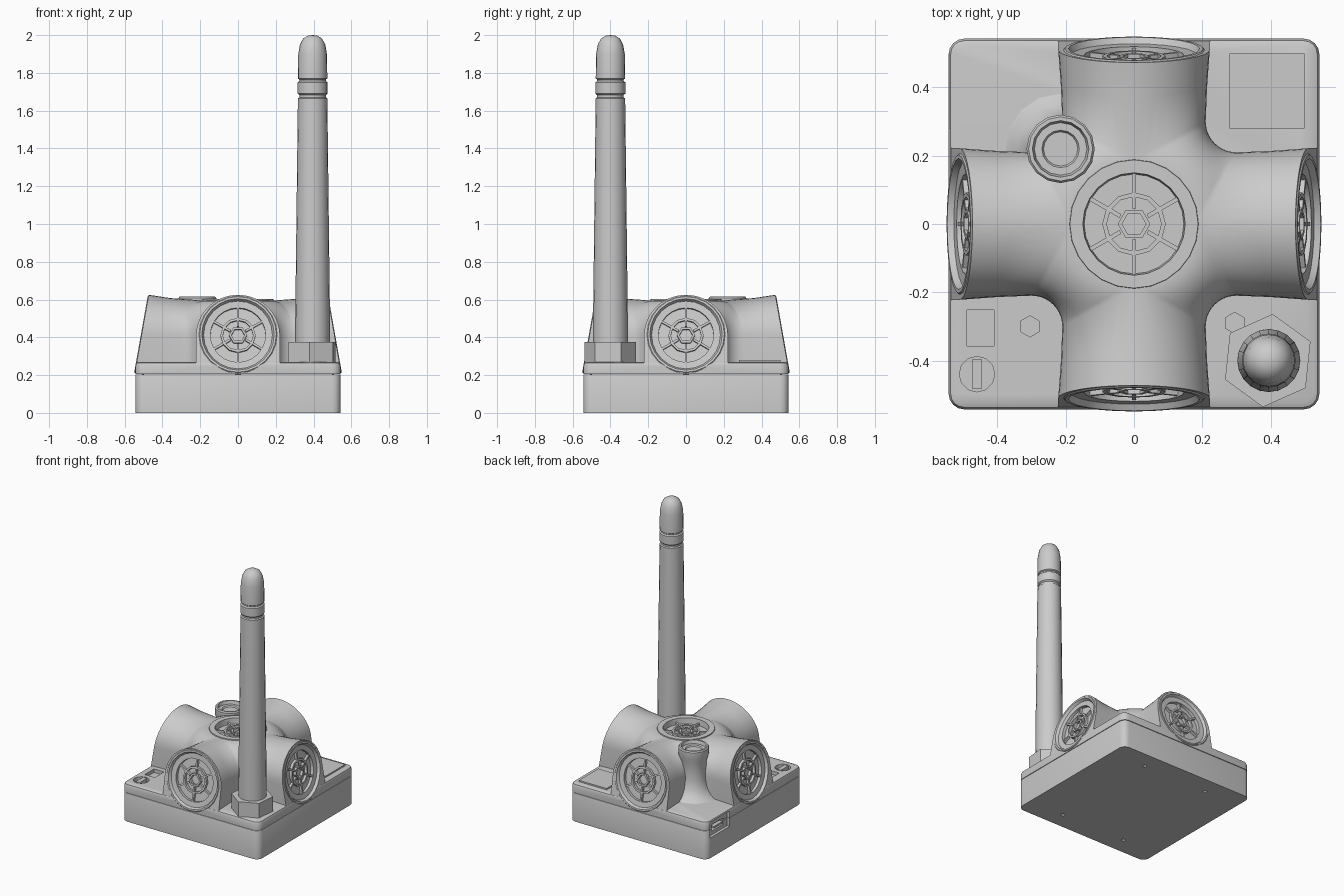
import bpy, bmesh
from math import sin, cos, pi, radians, tan
from mathutils import Matrix, Vector

cube = bpy.data.objects.get("Cube")
if cube:
    bpy.data.objects.remove(cube)

grey = bpy.data.materials.new("light_grey")
grey.use_nodes = True
COLOUR = (0.6, 0.6, 0.6, 1)
grey.diffuse_color = COLOUR
grey.node_tree.nodes["Principled BSDF"].inputs["Base Color"].default_value = COLOUR

TILT = radians(10)
FACE_Y, FACE_Z = 0.51, 0.415


def finish(name, bm, mtx=Matrix()):
    bmesh.ops.remove_doubles(bm, verts=bm.verts, dist=1e-5)
    bmesh.ops.recalc_face_normals(bm, faces=bm.faces)
    bm.transform(mtx)
    me = bpy.data.meshes.new(name)
    bm.to_mesh(me)
    bm.free()
    me.materials.append(grey)
    ob = bpy.data.objects.new(name, me)
    bpy.context.collection.objects.link(ob)
    return ob


def smooth(ob, angle=35):
    bpy.ops.object.select_all(action='DESELECT')
    ob.select_set(True)
    bpy.context.view_layer.objects.active = ob
    bpy.ops.object.shade_smooth_by_angle(angle=radians(angle))


def at(x, y, z, turn=0):
    return Matrix.Translation((x, y, z)) @ Matrix.Rotation(turn, 4, 'Z')


def add_box(bm, size, mtx):
    bmesh.ops.create_cube(bm, size=1, matrix=mtx @ Matrix.Diagonal((*size, 1)))


def add_cyl(bm, r, depth, sides, mtx):
    bmesh.ops.create_cone(bm, cap_ends=True, segments=sides, radius1=r, radius2=r,
                          depth=depth, matrix=mtx)


def add_lathe(bm, profile, sides, closed=False):
    """Spin (radius, height) points about z."""
    vs = [bm.verts.new((r, 0, z)) for r, z in profile]
    pairs = list(zip(vs, vs[1:])) + ([(vs[-1], vs[0])] if closed else [])
    es = [bm.edges.new(p) for p in pairs]
    bmesh.ops.spin(bm, geom=vs + es, cent=(0, 0, 0), axis=(0, 0, 1),
                   angle=2 * pi, steps=sides, use_merge=True)


def rounded_block(name, half, z0, z1, chamfer):
    bm = bmesh.new()
    add_box(bm, (half * 2, half * 2, z1 - z0), at(0, 0, (z0 + z1) / 2))
    upright = [e for e in bm.edges if abs(e.verts[0].co.z - e.verts[1].co.z) > 0.01]
    bmesh.ops.bevel(bm, geom=upright, offset=0.045, segments=4, profile=0.5, affect='EDGES')
    rim = [e for e in bm.edges if all(v.co.z > z1 - 1e-4 for v in e.verts)]
    bmesh.ops.bevel(bm, geom=rim, offset=chamfer, segments=2, profile=0.5, affect='EDGES')
    return finish(name, bm)


def cut(targets, kind, size, mtx, sides=24):
    """Subtract one box or cylinder from each target."""
    bm = bmesh.new()
    if kind == 'box':
        add_box(bm, size, mtx)
    else:
        add_cyl(bm, size[0], size[1], sides, mtx)
    cutter = finish("cutter", bm)
    cutter.hide_render = True
    for ob in targets:
        mod = ob.modifiers.new("cut", 'BOOLEAN')
        mod.operation, mod.solver, mod.object = 'DIFFERENCE', 'EXACT', cutter
        bpy.context.view_layer.objects.active = ob
        bpy.ops.object.modifier_apply(modifier=mod.name)
    bpy.data.objects.remove(cutter)


# Housing in two halves, with a fine seam between them
base = rounded_block("base", 0.543, 0, 0.204, 0.004)
lid = rounded_block("lid", 0.543, 0.206, 0.27, 0.02)


# Cross-shaped duct body: one eighth is lofted, then mirrored and turned
def duct_section(ground, crown, tip=False, floor=0.24, spring=0.41, steps=10):
    pts = [Vector((ground[0], ground[1], floor))]
    for i in range(steps + 1):
        th = pi / 2 * i / steps
        k = cos(th)
        pts.append(Vector((crown[0] + (ground[0] - crown[0]) * k,
                           crown[1] + (ground[1] - crown[1]) * k,
                           spring + (crown[2] - spring) * sin(th))))
    if tip:
        pts.append(Vector((0, 0, floor)))
        for p in pts:
            p.y = -(FACE_Y + (FACE_Z - p.z) * tan(TILT))
    return pts


sections = [duct_section((0.222, 0), (0, 0, 0.625), tip=True),
            duct_section((0.214, -0.4), (0, -0.36, 0.608))]
for i in range(6):
    a = radians(9 * i)
    sections.append(duct_section((0.3 - 0.09 * cos(a), -0.3 + 0.09 * sin(a)),
                                 (0.19 * sin(a), -0.19 * cos(a), 0.595)))
bm = bmesh.new()
for q in range(4):
    for flip in (1, -1):
        m = Matrix.Rotation(q * pi / 2, 4, 'Z') @ Matrix.Diagonal((flip, 1, 1, 1))
        rows = [[bm.verts.new(m @ p) for p in s] for s in sections]
        bm.faces.new(rows[0])
        for a, b in zip(rows, rows[1:]):
            for j in range(len(b) - 1):
                bm.faces.new((a[j], a[j + 1], b[j + 1], b[j]))
bmesh.ops.remove_doubles(bm, verts=bm.verts, dist=1e-5)
bmesh.ops.holes_fill(bm, edges=[e for e in bm.edges if e.is_boundary], sides=0)
ducts = finish("duct_body", bm)

# Recesses for the speaker grilles
tip_frames = [Matrix.Rotation(q * pi / 2, 4, 'Z') @ Matrix.Translation((0, -FACE_Y, FACE_Z))
              @ Matrix.Rotation(pi / 2 - TILT, 4, 'X') for q in range(4)]
for m in tip_frames:
    cut([ducts, lid, base], 'cyl', (0.199, 0.09), m)
cut([ducts], 'cyl', (0.17, 0.08), at(0, 0, 0.6))
# Corner mount socket, fastener holes and small pockets in the lid
cut([ducts], 'cyl', (0.085, 0.1), at(-0.215, 0.22, 0.63))
cut([lid], 'cyl', (0.052, 0.05), at(-0.46, -0.44, 0.27), 12)
cut([lid], 'box', (0.08, 0.105, 0.05), at(-0.45, -0.305, 0.27))
for x, y in ((-0.305, -0.3), (0.295, -0.29)):
    cut([lid], 'cyl', (0.031, 0.03), at(x, y, 0.27), 6)
# Side connector opening
cut([base, lid], 'box', (0.04, 0.22, 0.11), at(-0.543, 0.39, 0.2))
cut([base, lid], 'box', (0.12, 0.13, 0.045), at(-0.543, 0.39, 0.195))
# Fastener holes underneath
for x in (-0.26, 0.26):
    for y in (-0.42, 0.42):
        cut([base], 'cyl', (0.014, 0.03), at(x, y, 0), 10)
for ob in (base, lid, ducts):
    smooth(ob)


# Speaker grilles: rim, rings, hub and six spokes
def grille(name, rim, mtx):
    bm = bmesh.new()
    add_lathe(bm, rim, 24)
    for r in (0.08, 0.035):
        add_lathe(bm, [(r, -0.045), (r, -0.018), (r + 0.013, -0.018), (r + 0.013, -0.045)],
                  12 if r > 0.05 else 6)
    for k in range(6):
        turn = Matrix.Rotation(pi / 6 + k * pi / 3, 4, 'Z')
        add_box(bm, (0.104, 0.012, 0.024), turn @ Matrix.Translation((0.098, 0, -0.032)))
    smooth(finish(name, bm, mtx))


tip_rim = [(0.207, -0.05), (0.207, 0.0), (0.203, 0.004), (0.192, 0.004), (0.182, -0.014),
           (0.146, -0.016), (0.146, -0.038), (0, -0.038)]
top_rim = [(0.19, -0.01), (0.188, 0.004), (0.15, 0.004), (0.146, -0.038), (0, -0.038)]
for m, side in zip(tip_frames, ("front", "left", "back", "right")):
    grille(side + "_grille", tip_rim, m)
grille("top_grille", top_rim, at(0, 0, 0.598))

# Antenna with two grooves and a rounded tip, standing on a hex nut
bm = bmesh.new()
add_lathe(bm, [(0.093, 0.27), (0.092, 0.5), (0.078, 1.665), (0.07, 1.67), (0.07, 1.682),
               (0.079, 1.69), (0.079, 1.75), (0.07, 1.757), (0.07, 1.765), (0.078, 1.77),
               (0.076, 1.9), (0.067, 1.95), (0.05, 1.982), (0.025, 1.997), (0, 2)], 20)
smooth(finish("antenna", bm, at(0.395, -0.4, 0)))
bm = bmesh.new()
add_cyl(bm, 0.137, 0.11, 6, at(0.392, -0.4, 0.32, radians(-6)))
finish("antenna_nut", bm)

# Corner mount: flared post with an open socket
bm = bmesh.new()
add_lathe(bm, [(0.17, 0.265), (0.13, 0.29), (0.1, 0.34), (0.088, 0.4), (0.086, 0.52),
               (0.1, 0.56), (0.1, 0.607), (0.094, 0.615), (0.083, 0.615), (0.077, 0.592),
               (0.055, 0.592), (0.05, 0.583), (0, 0.583)], 16)
smooth(finish("corner_mount", bm, at(-0.215, 0.22, 0)))

# Raised square pad, switch key and connector tongue
bm = bmesh.new()
add_box(bm, (0.22, 0.22, 0.03), at(0.39, 0.39, 0.265))
finish("square_pad", bm)
bm = bmesh.new()
add_box(bm, (0.03, 0.085, 0.03), at(-0.46, -0.44, 0.255))
finish("switch_key", bm)
bm = bmesh.new()
add_box(bm, (0.06, 0.1, 0.012), at(-0.5, 0.39, 0.195))
finish("connector_tongue", bm)
